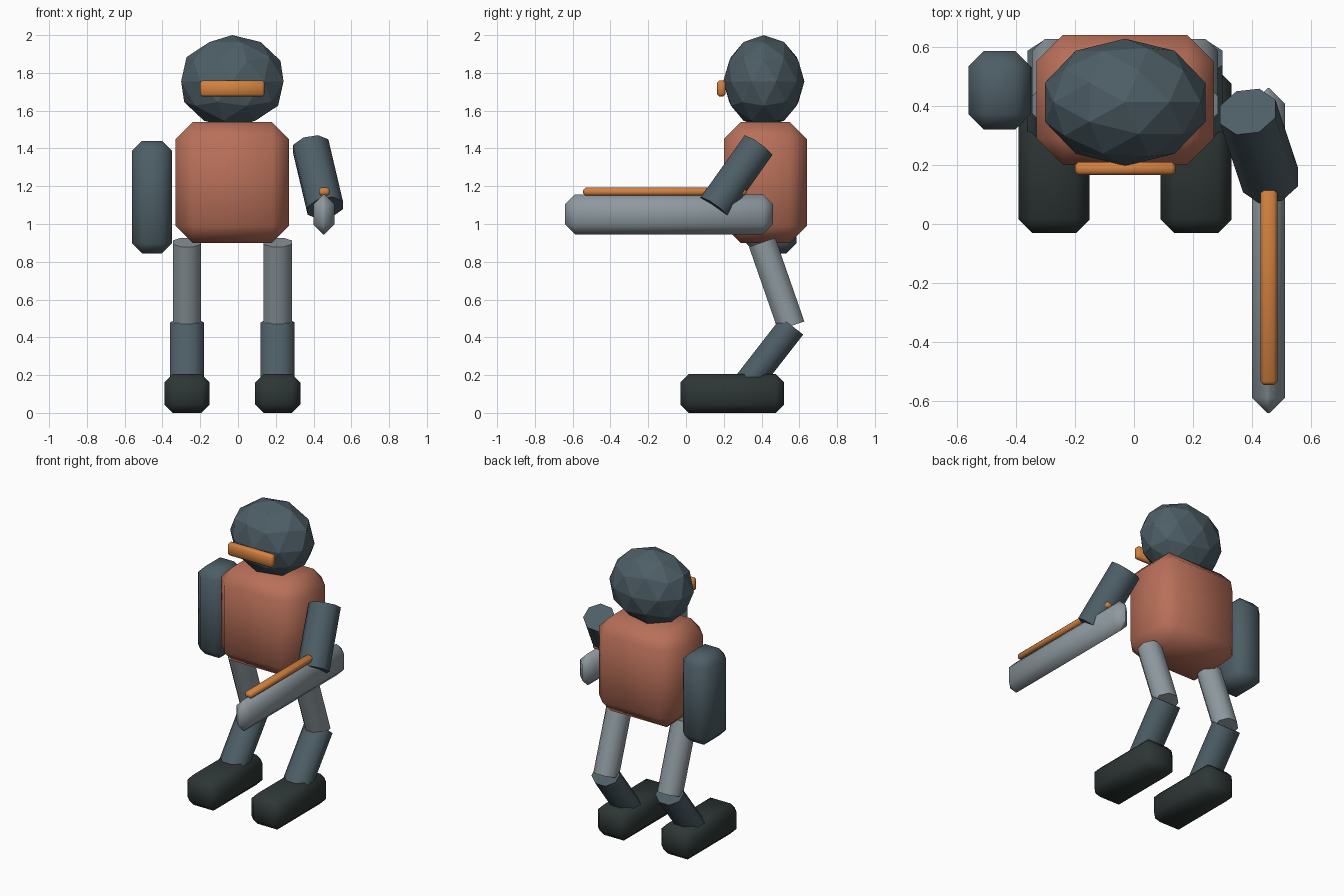
import bpy, bmesh, math
from mathutils import Matrix, Vector

cube = bpy.data.objects.get("Cube")
if cube:
    bpy.data.objects.remove(cube, do_unlink=True)

MID = -0.03  # centre line of the body


def material(name, rgb):
    m = bpy.data.materials.new(name)
    m.use_nodes = True
    m.diffuse_color = (*rgb, 1)
    m.node_tree.nodes["Principled BSDF"].inputs["Base Color"].default_value = (*rgb, 1)
    return m


terracotta = material("terracotta", (0.48, 0.16, 0.10))
orange = material("orange", (0.65, 0.22, 0.05))
slate = material("slate", (0.075, 0.112, 0.133))
steel = material("steel grey", (0.27, 0.32, 0.35))
dark = material("dark green grey", (0.027, 0.038, 0.036))


def finish(name, bm, mat, smooth=True):
    mesh = bpy.data.meshes.new(name)
    bmesh.ops.recalc_face_normals(bm, faces=bm.faces)
    bm.to_mesh(mesh)
    bm.free()
    mesh.materials.append(mat)
    if smooth:
        mesh.shade_smooth()
        mesh.set_sharp_from_angle(angle=math.radians(60))
    obj = bpy.data.objects.new(name, mesh)
    bpy.context.scene.collection.objects.link(obj)
    return obj


def block(name, low, high, bevel, mat):
    """Chamfered box between two corners."""
    low, high = Vector(low), Vector(high)
    bm = bmesh.new()
    bmesh.ops.create_cube(bm, size=1)
    bmesh.ops.scale(bm, vec=high - low, verts=bm.verts)
    bmesh.ops.translate(bm, vec=(low + high) / 2, verts=bm.verts)
    bmesh.ops.bevel(bm, geom=list(bm.edges), offset=bevel, segments=1,
                    affect='EDGES', clamp_overlap=True)
    return finish(name, bm, mat)


def limb(name, start, end, width, depth, mat):
    """Eight-sided rod between two points, flat sides facing the axes."""
    start, end = Vector(start), Vector(end)
    z = (end - start).normalized()
    y = z.cross(Vector((1, 0, 0))).normalized()
    x = y.cross(z)
    frame = Matrix((x, y, z)).transposed().to_4x4()
    frame.translation = (start + end) / 2
    bm = bmesh.new()
    r = 0.5 / math.cos(math.pi / 8)
    bmesh.ops.create_cone(bm, cap_ends=True, segments=8, radius1=r, radius2=r,
                          depth=(end - start).length)
    turn = Matrix.Rotation(math.pi / 8, 4, 'Z')
    # Only turn when the first corner lies on an axis
    if min(abs(bm.verts[:][0].co.x), abs(bm.verts[:][0].co.y)) < 0.01:
        bm.transform(turn)
    bm.transform(frame @ Matrix.Diagonal((width, depth, 1, 1)))
    return finish(name, bm, mat)


# Torso
block("torso", (-0.33, 0.20, 0.90), (0.27, 0.64, 1.54), 0.09, terracotta)

# Faceted head with visor
bm = bmesh.new()
bmesh.ops.create_icosphere(bm, subdivisions=2, radius=1)
bm.transform(Matrix.Translation((MID, 0.412, 1.755)) @ Matrix.Diagonal((0.285, 0.215, 0.245, 1)))
finish("head", bm, slate, smooth=False)
block("visor", (-0.20, 0.165, 1.675), (0.14, 0.21, 1.76), 0.012, orange)

# Legs and feet
for side, s in (("right", -1), ("left", 1)):
    x = MID + s * 0.24
    limb(side + "_upper_leg", (x, 0.403, 0.903), (x, 0.557, 0.46), 0.15, 0.147, steel)
    limb(side + "_lower_leg", (x, 0.562, 0.46), (x, 0.325, 0.155), 0.18, 0.148, slate)
    block(side + "_foot", (x - 0.12, -0.03, 0), (x + 0.12, 0.52, 0.205), 0.045, dark)

# Right arm hangs straight, left arm reaches forward
block("right_arm", (-0.56, 0.32, 0.845), (-0.35, 0.585, 1.44), 0.052, slate)
limb("left_arm", (0.385, 0.38, 1.412), (0.462, 0.148, 1.085), 0.19, 0.18, slate)

# Held long tool with top rail
block("tool_body", (0.40, -0.64, 0.945), (0.51, 0.46, 1.157), 0.052, steel)
block("tool_rail", (0.428, -0.545, 1.15), (0.485, 0.32, 1.192), 0.012, orange)
